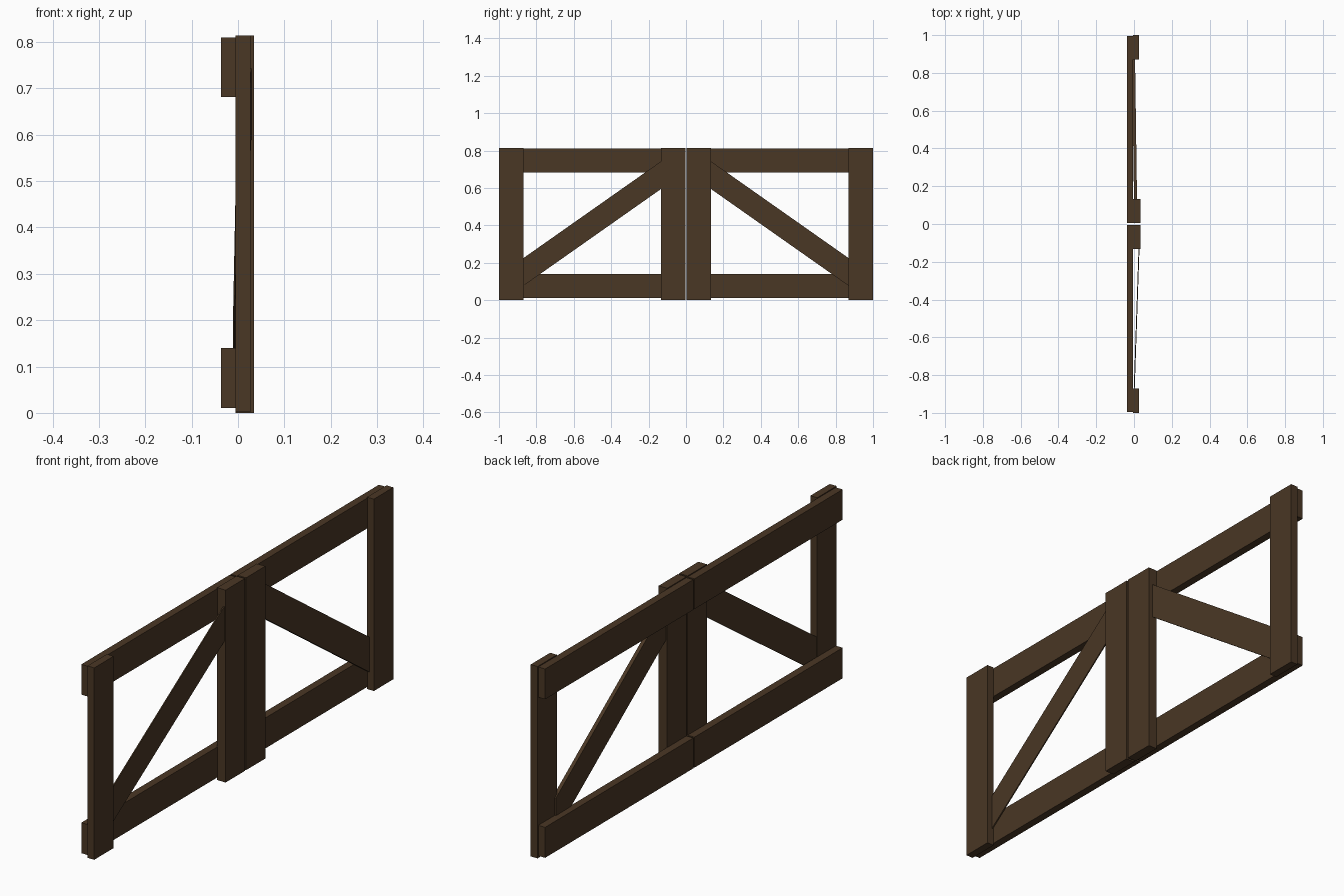
import bpy, bmesh

if "Cube" in bpy.data.objects:
    bpy.data.objects.remove(bpy.data.objects["Cube"])

wood = bpy.data.materials.new("dark brown wood")
wood.diffuse_color = (0.068, 0.038, 0.018, 1)
wood.use_nodes = True
wood.node_tree.nodes["Principled BSDF"].inputs["Base Color"].default_value = wood.diffuse_color


def plank(name, outline, back, front):
    """Extrude a (y, z) outline along x; back/front give x for each y."""
    bm = bmesh.new()
    a = [bm.verts.new((back(y), y, z)) for y, z in outline]
    b = [bm.verts.new((front(y), y, z)) for y, z in outline]
    bm.faces.new(a)
    bm.faces.new(b[::-1])
    n = len(a)
    for i in range(n):
        j = (i + 1) % n
        bm.faces.new((a[i], b[i], b[j], a[j]))
    bmesh.ops.recalc_face_normals(bm, faces=bm.faces)
    me = bpy.data.meshes.new(name)
    bm.to_mesh(me)
    bm.free()
    me.materials.append(wood)
    ob = bpy.data.objects.new(name, me)
    bpy.context.collection.objects.link(ob)
    return ob


def board(name, s, y0, y1, z0, z1, x0, x1):
    outline = [(s * y0, z0), (s * y1, z0), (s * y1, z1), (s * y0, z1)]
    return plank(name, outline, lambda y: x0, lambda y: x1)


# Two mirrored gate leaves
for s, side in ((-1, "left"), (1, "right")):
    # Horizontal rails on the back
    board(side + "_bottom_rail", s, 0.004, 0.995, 0.011, 0.14, -0.037, -0.004)
    board(side + "_top_rail", s, 0.004, 0.995, 0.682, 0.81, -0.037, -0.004)

    # Upright boards on the front
    board(side + "_outer_upright", s, 0.87, 1.0, 0.002, 0.814, -0.005, 0.027)
    board(side + "_inner_upright", s, 0.004, 0.133, 0.0, 0.814, -0.005, 0.035)

    # Diagonal brace, leaning slightly forward towards the middle
    def top(y):
        return 0.745 - 0.703 * (y - 0.13)

    ya, yb = 0.115, 0.885
    outline = [(s * ya, top(ya) - 0.148), (s * yb, top(yb) - 0.148),
               (s * yb, top(yb)), (s * ya, top(ya))]
    if s < 0:
        front = lambda y: 0.029 - 0.034 * (abs(y) - 0.13)
        thick = 0.005
    else:
        front = lambda y: 0.016 - 0.014 * (abs(y) - 0.13)
        thick = 0.016
    plank(side + "_diagonal_brace", outline,
          lambda y: front(y) - thick, front)
